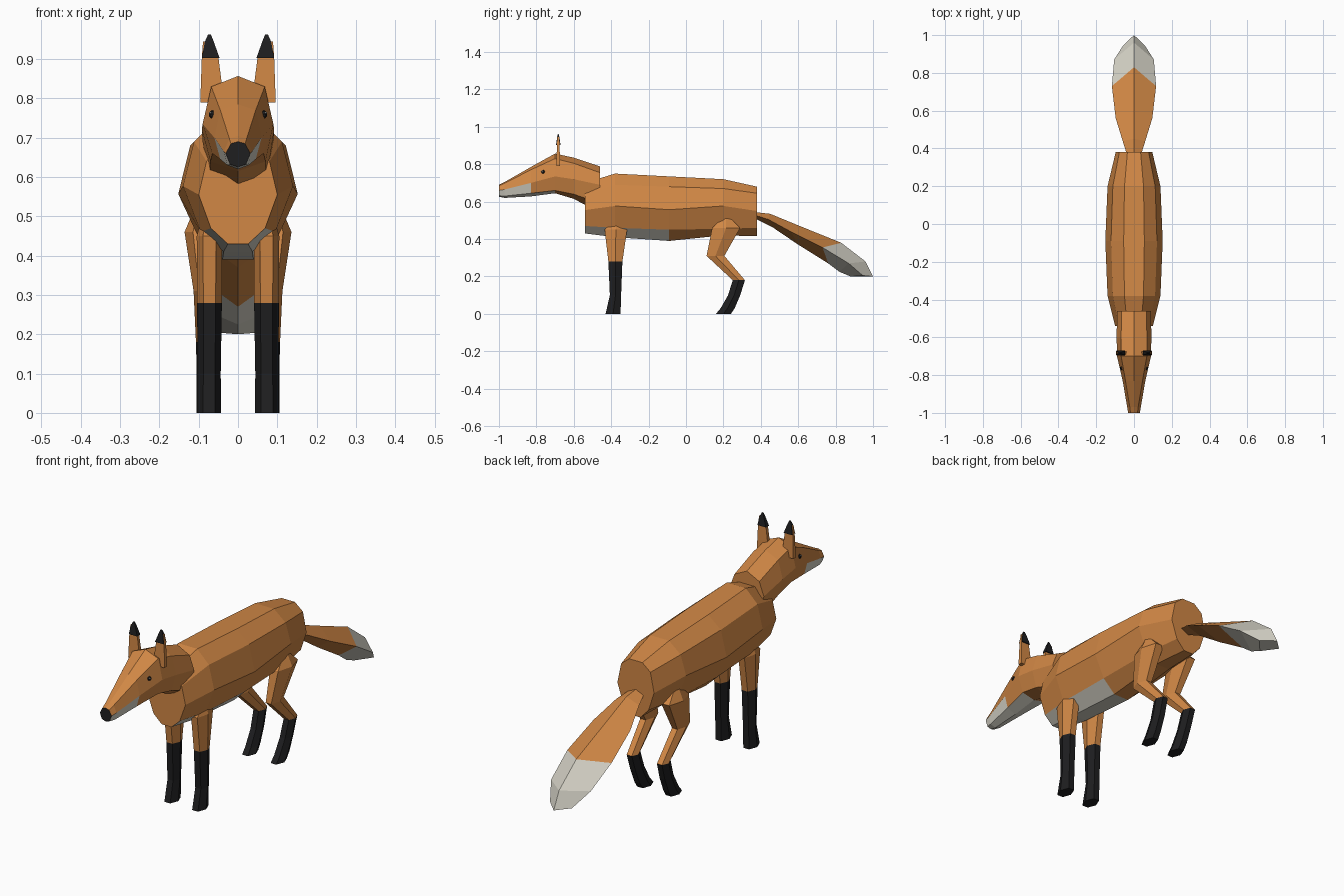
import bpy, bmesh, math
from mathutils import Vector

if "Cube" in bpy.data.objects:
    bpy.data.objects.remove(bpy.data.objects["Cube"])


def material(name, colour):
    m = bpy.data.materials.new(name)
    m.diffuse_color = (*colour, 1)
    m.use_nodes = True
    m.node_tree.nodes["Principled BSDF"].inputs["Base Color"].default_value = m.diffuse_color
    return m


MATS = [material("orange_fur", (0.64, 0.245, 0.06)),
        material("white_fur", (0.66, 0.64, 0.56)),
        material("black_fur", (0.013, 0.013, 0.014))]
ORANGE, WHITE, BLACK = 0, 1, 2


def make_object(name, bm):
    bmesh.ops.recalc_face_normals(bm, faces=bm.faces[:])
    me = bpy.data.meshes.new(name)
    bm.to_mesh(me)
    bm.free()
    for m in MATS:
        me.materials.append(m)
    ob = bpy.data.objects.new(name, me)
    bpy.context.collection.objects.link(ob)
    return ob


def loft(name, rings, colour=lambda seg, strip: ORANGE, caps=(ORANGE, ORANGE)):
    """Skin closed rings; colour gets segment and mirrored strip number."""
    bm = bmesh.new()
    vs = [[bm.verts.new(p) for p in r] for r in rings]
    n = len(vs[0])
    for i in range(len(vs) - 1):
        for j in range(n):
            k = (j + 1) % n
            f = bm.faces.new((vs[i][j], vs[i][k], vs[i + 1][k], vs[i + 1][j]))
            f.material_index = colour(i, min(j, n - 1 - j))
    for ring, c in zip((vs[0], vs[-1]), caps):
        bm.faces.new(ring).material_index = c
    return make_object(name, bm)


def mirrored(half):
    """Half ring from top centre to bottom centre -> full ring."""
    return half + [(-x, y, z) for x, y, z in half[-2:0:-1]]


# Body: y, then top, upper, widest, lower and bottom points
body = []
for y, top, wx, zs in [
        (-0.54, 0.70, 0.100, (0.64, 0.555, 0.47, 0.43)),
        (-0.38, 0.75, 0.140, (0.69, 0.577, 0.46, 0.41)),
        (-0.09, 0.735, 0.152, (0.68, 0.557, 0.45, 0.39)),
        (0.20, 0.72, 0.140, (0.67, 0.577, 0.455, 0.42)),
        (0.38, 0.68, 0.097, (0.645, 0.55, 0.46, 0.415))]:
    body.append(mirrored([
        (0, y, top), (0.36 * wx, y, top), (0.8 * wx, y, zs[0]), (wx, y, zs[1]),
        (0.64 * wx + 0.005, y, zs[2]), (0.26 * wx, y, zs[3]), (0, y, zs[3])]))
loft("body", body, lambda i, s: WHITE if i < 2 and s >= 4 else ORANGE)

# Head and neck: y, ridge z, brow, cheek, jaw, underside z
head = []
for y, top, brow, cheek, jaw, low in [
        (-1.00, 0.690, (0.018, 0.685), (0.031, 0.66), (0.020, 0.632), 0.626),
        (-0.97, 0.705, (0.022, 0.698), (0.036, 0.665), (0.027, 0.63), 0.62),
        (-0.83, 0.785, (0.045, 0.770), (0.060, 0.70), (0.045, 0.645), 0.628),
        (-0.70, 0.857, (0.068, 0.830), (0.090, 0.735), (0.065, 0.66), 0.645),
        (-0.60, 0.835, (0.068, 0.805), (0.092, 0.72), (0.070, 0.64), 0.615),
        (-0.46, 0.788, (0.066, 0.755), (0.090, 0.69), (0.072, 0.59), 0.54)]:
    head.append(mirrored([(0, y, top), (brow[0], y, brow[1]), (cheek[0], y, cheek[1]),
                          (jaw[0], y, jaw[1]), (0, y, low)]))
loft("head", head,
     lambda i, s: WHITE if (s == 3 and i < 3) or (s == 2 and i < 2) else ORANGE,
     caps=(BLACK, ORANGE))

# Tail: ridge (y, z), side (x, y, z), underside (y, z)
tail = [mirrored([(0, *t), s, (0, *b)]) for t, s, b in [
    ((0.36, 0.545), (0.035, 0.36, 0.53), (0.36, 0.515)),
    ((0.45, 0.535), (0.060, 0.44, 0.505), (0.46, 0.465)),
    ((0.62, 0.465), (0.097, 0.56, 0.44), (0.60, 0.37)),
    ((0.83, 0.38), (0.117, 0.73, 0.355), (0.76, 0.27)),
    ((0.96, 0.28), (0.105, 0.87, 0.27), (0.82, 0.225)),
    ((1.00, 0.20), (0.058, 0.945, 0.205), (0.88, 0.20))]]
loft("tail", tail, lambda i, s: WHITE if i >= 3 else ORANGE, caps=(ORANGE, WHITE))


def leg(name, side, sections, black_from):
    """Six-sided leg; sections are z, y min, y max, x inner, x outer."""
    rings = []
    for z, y0, y1, x0, x1 in sections:
        ring = []
        for k in range(6):
            a = math.radians(60 * k)
            ring.append((side * ((x0 + x1) / 2 + (x1 - x0) / 2 * math.cos(a)),
                         (y0 + y1) / 2 + (y1 - y0) / 2 * math.sin(a) / 0.866, z))
        rings.append(ring)
    loft(name, rings, lambda i, s: BLACK if i >= black_from else ORANGE,
         caps=(ORANGE, BLACK))


FRONT = [(0.485, -0.40, -0.35, 0.060, 0.095), (0.45, -0.435, -0.315, 0.040, 0.105),
         (0.28, -0.415, -0.34, 0.041, 0.104), (0.28, -0.415, -0.34, 0.041, 0.104),
         (0.10, -0.407, -0.347, 0.044, 0.103), (0.00, -0.43, -0.35, 0.043, 0.104)]
HIND = [(0.51, 0.19, 0.24, 0.07, 0.115), (0.46, 0.14, 0.29, 0.05, 0.136),
        (0.31, 0.11, 0.205, 0.055, 0.113), (0.18, 0.25, 0.315, 0.053, 0.107),
        (0.10, 0.225, 0.29, 0.05, 0.105), (0.03, 0.185, 0.26, 0.048, 0.105),
        (0.00, 0.16, 0.24, 0.046, 0.105)]


def slab(z, x0, x1, t, side, y=-0.683):
    return [(side * x0, y - t, z), (side * x1, y - t, z),
            (side * x1, y + t, z), (side * x0, y + t, z)]


def disc(name, centre, normal, radius, colour):
    bm = bmesh.new()
    bmesh.ops.create_cone(bm, cap_ends=True, segments=8, radius1=radius,
                          radius2=radius * 0.7, depth=0.007)
    for f in bm.faces:
        f.material_index = colour
    ob = make_object(name, bm)
    ob.location = centre
    ob.rotation_euler = Vector(normal).to_track_quat('Z', 'Y').to_euler()


for side, tag in ((1, "right"), (-1, "left")):
    leg("front_leg_" + tag, side, FRONT, 2)
    leg("hind_leg_" + tag, side, HIND, 3)
    # Ear with dark tip
    loft("ear_" + tag, [slab(0.79, 0.035, 0.096, 0.010, side),
                        slab(0.905, 0.050, 0.092, 0.007, side),
                        slab(0.945, 0.074, 0.089, 0.003, side)])
    loft("ear_tip_" + tag, [slab(0.903, 0.047, 0.092, 0.012, side),
                            slab(0.945, 0.062, 0.084, 0.006, side),
                            slab(0.963, 0.069, 0.076, 0.002, side)],
         lambda i, s: BLACK, caps=(BLACK, BLACK))
    # Eye and glint
    normal = (side * 0.94, -0.25, 0.23)
    disc("eye_" + tag, (side * 0.068, -0.765, 0.76), normal, 0.011, BLACK)
    disc("eye_glint_" + tag, (side * 0.070, -0.769, 0.763), normal, 0.003, WHITE)
